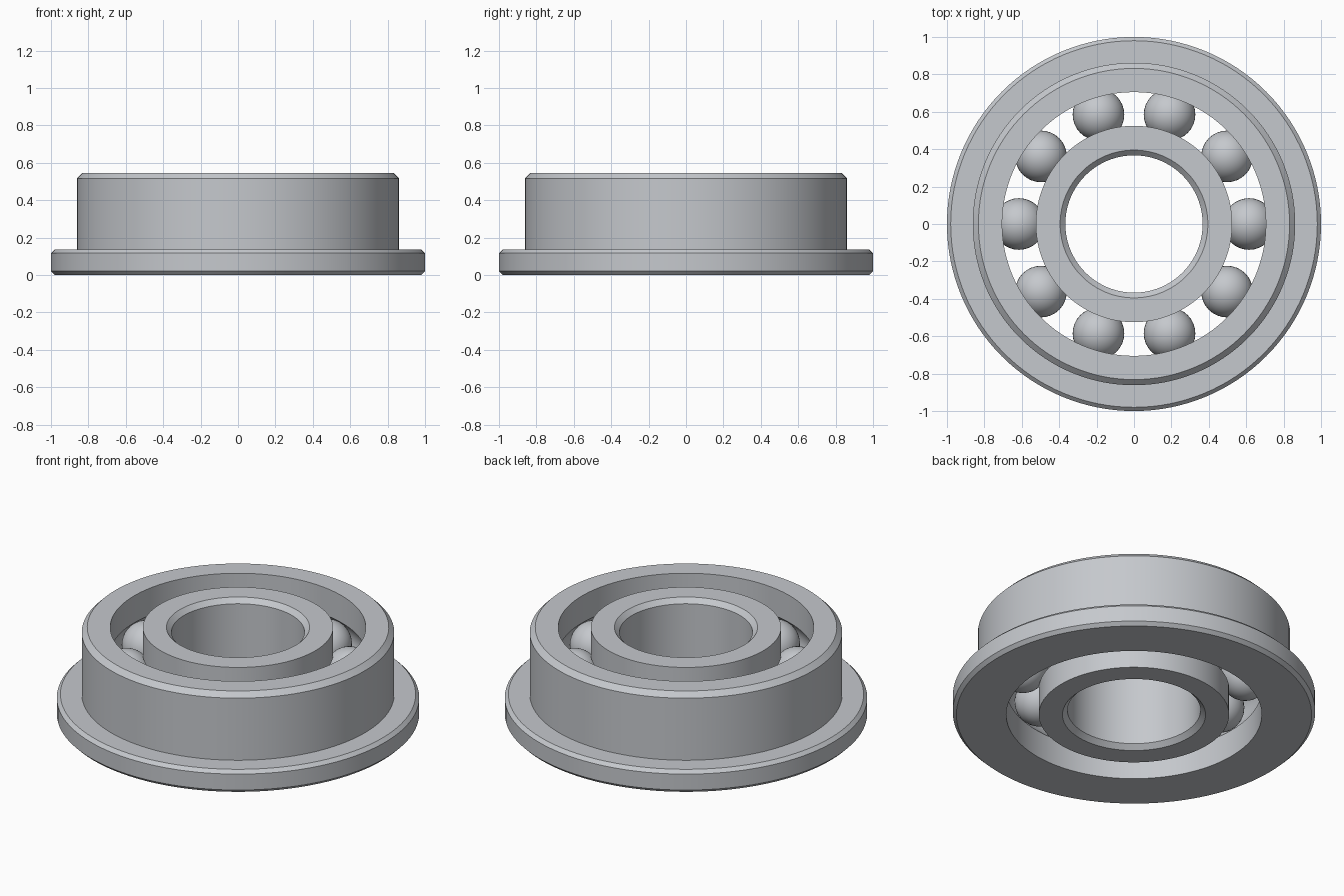
import bpy, bmesh
from math import sin, cos, pi, radians, sqrt, asin

if "Cube" in bpy.data.objects:
    bpy.data.objects.remove(bpy.data.objects["Cube"])

HEIGHT = 0.545
MID = HEIGHT / 2
PITCH = 0.615      # radius of the circle through the ball centres
BALL = 0.138
BALL_COUNT = 10
OUTER_BORE = 0.705
INNER_RIM = 0.525

steel = bpy.data.materials.new("brushed_steel")
steel.use_nodes = True
colour = (0.56, 0.58, 0.61, 1)
steel.diffuse_color = colour
steel.node_tree.nodes["Principled BSDF"].inputs["Base Color"].default_value = colour


def add_object(name, bm):
    bmesh.ops.recalc_face_normals(bm, faces=bm.faces)
    mesh = bpy.data.meshes.new(name)
    bm.to_mesh(mesh)
    bm.free()
    mesh.materials.append(steel)
    obj = bpy.data.objects.new(name, mesh)
    bpy.context.collection.objects.link(obj)
    bpy.ops.object.select_all(action="DESELECT")
    obj.select_set(True)
    bpy.context.view_layer.objects.active = obj
    bpy.ops.object.shade_smooth_by_angle(angle=radians(25))
    return obj


def lathe(name, profile, segments=128):
    """Revolve a closed (radius, height) profile about the z axis."""
    bm = bmesh.new()
    rings = [[bm.verts.new((r * cos(2 * pi * s / segments),
                            r * sin(2 * pi * s / segments), z))
              for r, z in profile] for s in range(segments)]
    n = len(profile)
    for s in range(segments):
        a, b = rings[s], rings[(s + 1) % segments]
        for i in range(n):
            j = (i + 1) % n
            bm.faces.new((a[i], b[i], b[j], a[j]))
    return add_object(name, bm)


def raceway(wall, steps=10):
    """Arc cut into a wall for the balls, from bottom to top."""
    radius = BALL + 0.002
    side = 1 if wall > PITCH else -1
    half = asin(sqrt(radius ** 2 - (wall - PITCH) ** 2) / radius)
    angles = [half * (2 * i / steps - 1) for i in range(steps + 1)]
    return [(PITCH + side * radius * cos(a), MID + radius * sin(a)) for a in angles]


# Outer ring with its flange and chamfered rims
lathe("flanged_outer_ring", [
    (OUTER_BORE, 0), *raceway(OUTER_BORE), (OUTER_BORE, HEIGHT),
    (0.832, HEIGHT), (0.862, HEIGHT - 0.03), (0.862, 0.137),
    (0.98, 0.137), (1, 0.117), (1, 0.02), (0.98, 0)])

# Inner ring with a chamfered bore
lathe("inner_ring", [
    (INNER_RIM, 0), *raceway(INNER_RIM), (INNER_RIM, HEIGHT),
    (0.395, HEIGHT), (0.367, HEIGHT - 0.028), (0.367, 0.028), (0.395, 0)])

# Balls spaced evenly between the rings
for k in range(BALL_COUNT):
    angle = 2 * pi * k / BALL_COUNT
    bm = bmesh.new()
    bmesh.ops.create_uvsphere(bm, u_segments=32, v_segments=20, radius=BALL)
    ball = add_object(f"ball_{k + 1}", bm)
    ball.location = (PITCH * cos(angle), PITCH * sin(angle), MID)
